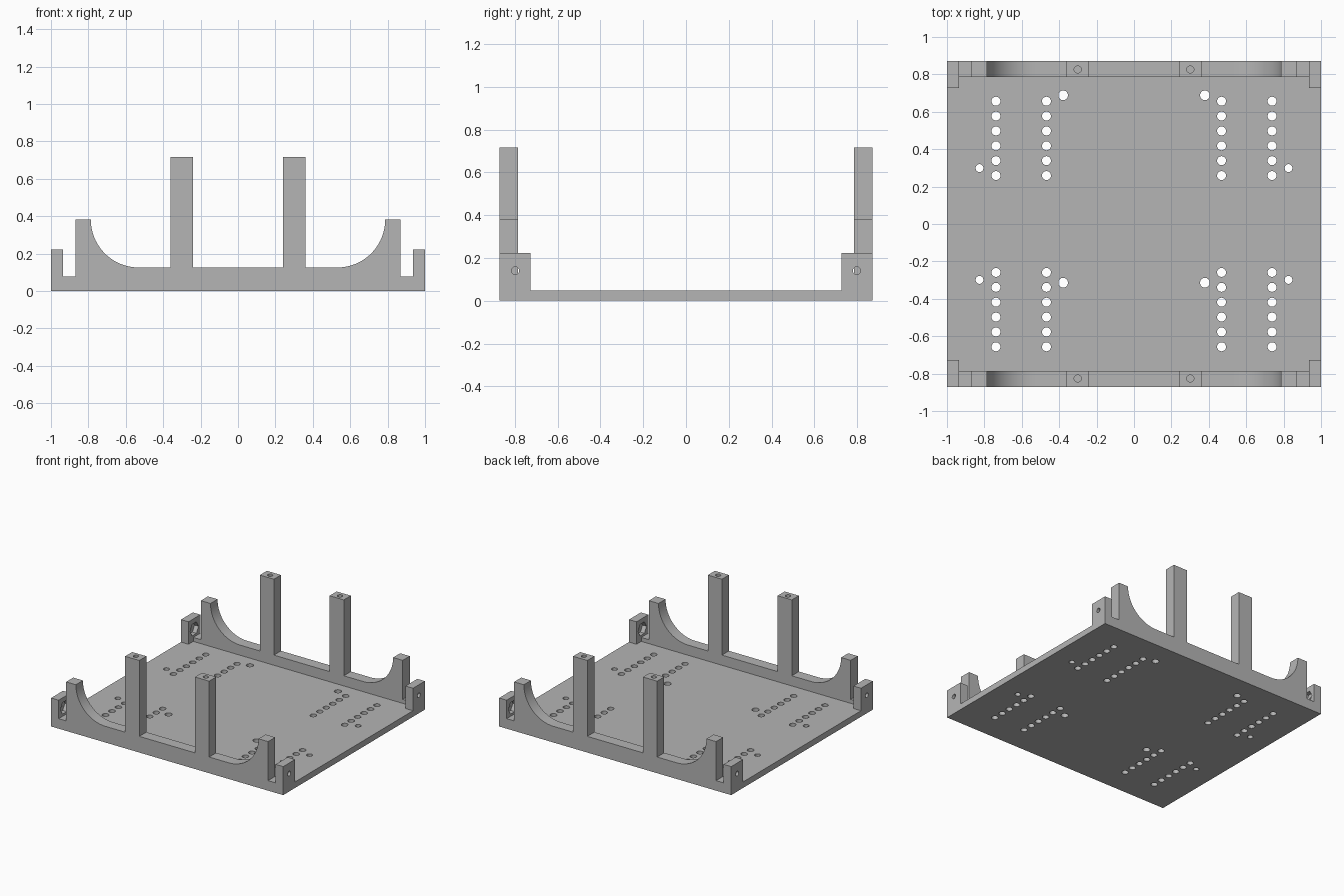
import bpy, bmesh, math
from mathutils import Matrix, Vector

cube = bpy.data.objects.get("Cube")
if cube:
    bpy.data.objects.remove(cube, do_unlink=True)

# Single grey finish
grey = bpy.data.materials.new("matte grey")
grey.use_nodes = True
COLOUR = (0.46, 0.46, 0.46, 1)
grey.diffuse_color = COLOUR
grey.node_tree.nodes["Principled BSDF"].inputs["Base Color"].default_value = COLOUR

# Main dimensions
HALF_X, HALF_Y = 1.0, 0.872
PLATE_TOP = 0.047
WALL_IN, WALL_MID = 0.785, 0.826
SLOT_IN, SLOT_OUT = 0.87, 0.935
RAIL_TOP, EAR_TOP, POST_TOP = 0.126, 0.382, 0.717


def make_object(name, bm):
    bmesh.ops.recalc_face_normals(bm, faces=bm.faces)
    mesh = bpy.data.meshes.new(name)
    bm.to_mesh(mesh)
    bm.free()
    mesh.materials.append(grey)
    obj = bpy.data.objects.new(name, mesh)
    bpy.context.collection.objects.link(obj)
    return obj


def box(name, low, high):
    low, high = Vector(low), Vector(high)
    bm = bmesh.new()
    bmesh.ops.create_cube(bm, size=1, matrix=Matrix.Translation((low + high) / 2)
                          @ Matrix.Diagonal((high - low).to_4d()))
    return make_object(name, bm)


def add_cylinder(bm, centre, radius, depth, axis="Z", sides=32):
    turn = Matrix.Rotation(math.pi / 2, 4, "Y") if axis == "X" else Matrix()
    bmesh.ops.create_cone(bm, cap_ends=True, segments=sides, radius1=radius,
                          radius2=radius, depth=depth,
                          matrix=Matrix.Translation(centre) @ turn)


def cut(obj, bm):
    """Subtract the cutter mesh from the object and tidy the shading."""
    cutter = make_object("cutter", bm)
    cutter.hide_render = True
    mod = obj.modifiers.new("holes", "BOOLEAN")
    mod.operation, mod.solver, mod.object = "DIFFERENCE", "EXACT", cutter
    graph = bpy.context.evaluated_depsgraph_get()
    mesh = bpy.data.meshes.new_from_object(obj.evaluated_get(graph))
    obj.modifiers.clear()
    obj.data = mesh
    bpy.data.objects.remove(cutter, do_unlink=True)
    mesh.shade_smooth()
    mesh.set_sharp_from_angle(angle=math.radians(30))


# Base plate with mounting holes
plate = box("base_plate", (-HALF_X, -HALF_Y, 0), (HALF_X, HALF_Y, PLATE_TOP))
holes = bmesh.new()
for sx in (-1, 1):
    for sy in (-1, 1):
        for x in (0.468, 0.738):
            for i in range(6):
                add_cylinder(holes, (sx * x, sy * (0.259 + i * 0.0795), 0), 0.024, 0.4)
    for y in (0.688, -0.314):
        add_cylinder(holes, (sx * 0.379, y, 0), 0.026, 0.4)
    for y in (0.299, -0.299):
        add_cylinder(holes, (sx * 0.826, y, 0), 0.021, 0.4)
cut(plate, holes)

# Half of the side rail outline: slot floor, curved ear, rail and post
radius = EAR_TOP - RAIL_TOP
arc_x = 0.787 - radius
half = [(SLOT_OUT, PLATE_TOP), (SLOT_OUT, 0.078), (SLOT_IN, 0.078), (SLOT_IN, EAR_TOP)]
STEPS = 24
for i in range(STEPS + 1):
    a = math.pi / 2 * i / STEPS
    half.append((arc_x + radius * math.cos(a), EAR_TOP - radius * math.sin(a)))
half += [(0.362, RAIL_TOP), (0.362, POST_TOP), (0.24, POST_TOP), (0.24, RAIL_TOP)]
outline = half + [(-x, z) for x, z in reversed(half)]

for sy, end in ((-1, "front"), (1, "back")):
    # Rail with posts and ears
    bm = bmesh.new()
    face = bm.faces.new([bm.verts.new((x, sy * WALL_IN, z)) for x, z in outline])
    grown = bmesh.ops.extrude_face_region(bm, geom=[face])["geom"]
    bmesh.ops.translate(bm, vec=(0, sy * (HALF_Y - WALL_IN), 0),
                        verts=[v for v in grown if isinstance(v, bmesh.types.BMVert)])
    rail = make_object(end + "_rail", bm)

    # Screw holes in the post tops
    holes = bmesh.new()
    for sx in (-1, 1):
        add_cylinder(holes, (sx * 0.301, sy * WALL_MID, POST_TOP), 0.019, 0.4)
    cut(rail, holes)

    # Corner lugs with a screw hole and a hexagonal nut pocket
    for sx, side in ((-1, "right"), (1, "left")):
        xs = sorted((sx * SLOT_OUT, sx * HALF_X))
        ys = sorted((sy * 0.726, sy * HALF_Y))
        lug = box(f"{end}_{side}_lug", (xs[0], ys[0], PLATE_TOP), (xs[1], ys[1], 0.222))
        holes = bmesh.new()
        add_cylinder(holes, (sx * HALF_X, sy * 0.798, 0.14), 0.018, 0.4, "X")
        cut(lug, holes)
        pocket = bmesh.new()
        add_cylinder(pocket, (sx * SLOT_OUT, sy * 0.798, 0.14), 0.052, 0.07, "X", 6)
        cut(lug, pocket)
